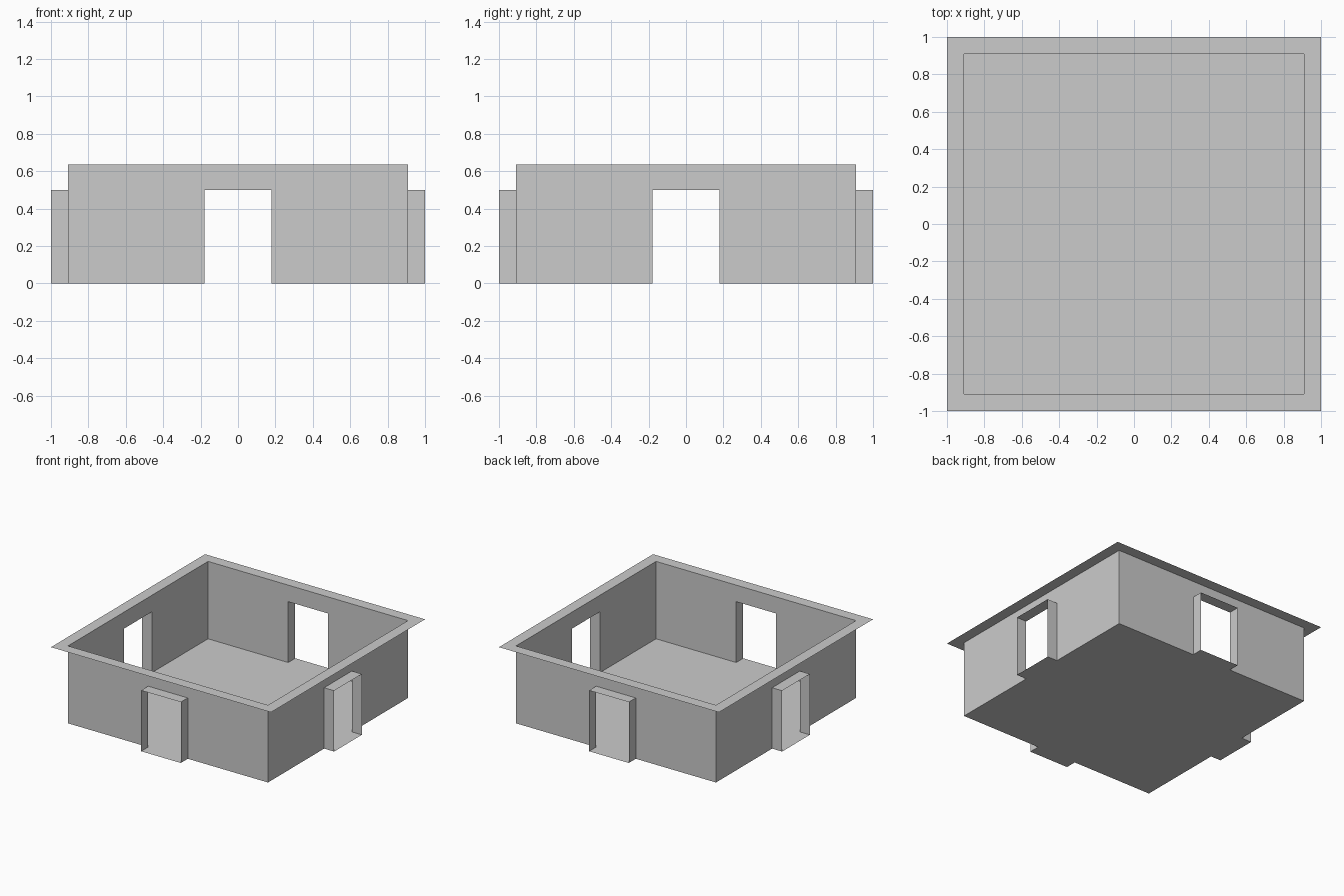
import bpy, bmesh
from mathutils import Matrix
from math import pi

if "Cube" in bpy.data.objects:
    bpy.data.objects.remove(bpy.data.objects["Cube"])

W, R, H = 0.909, 1.0, 0.636     # wall plane, outer rim, wall height
D, DH = 0.18, 0.5               # door half width and height


def make(name, quads, turns=4):
    """Thin-sheet object from quads, repeated around z in quarter turns."""
    bm = bmesh.new()
    for k in range(turns):
        rot = Matrix.Rotation(k * pi / 2, 4, 'Z')
        for q in quads:
            bm.faces.new([bm.verts.new(rot @ bm_vec) for bm_vec in map(to_vec, q)])
    bmesh.ops.remove_doubles(bm, verts=bm.verts, dist=1e-4)
    me = bpy.data.meshes.new(name)
    bm.to_mesh(me)
    bm.free()
    ob = bpy.data.objects.new(name, me)
    bpy.context.collection.objects.link(ob)
    return ob


def to_vec(p):
    return Matrix.Translation(p).to_translation()


def wall(x0, x1, z0, z1):
    # panel in the front wall plane, facing into the room
    return [(x1, -W, z0), (x0, -W, z0), (x0, -W, z1), (x1, -W, z1)]


def flat(x0, x1, y0, y1, z):
    return [(x0, y0, z), (x1, y0, z), (x1, y1, z), (x0, y1, z)]


def jamb(x):
    pts = [(x, -R, 0), (x, -W, 0), (x, -W, DH), (x, -R, DH)]
    return pts if x < 0 else pts[::-1]


# room floor
make("floor", [flat(-W, W, -W, W, 0)], turns=1)

# four walls, each with a doorway opening
make("walls", [wall(-W, -D, 0, DH), wall(D, W, 0, DH), wall(-D, D, DH, H),
               wall(-W, -D, DH, H), wall(D, W, DH, H)])

# short open passages: sill, two jambs and ceiling
make("doorways", [flat(-D, D, -R, -W, 0), flat(-D, D, -R, -W, DH)[::-1],
                  jamb(-D), jamb(D)])

# flat rim around the wall tops, mitred at the corners
make("rim", [[(-R, -R, H), (R, -R, H), (W, -W, H), (-W, -W, H)]])
